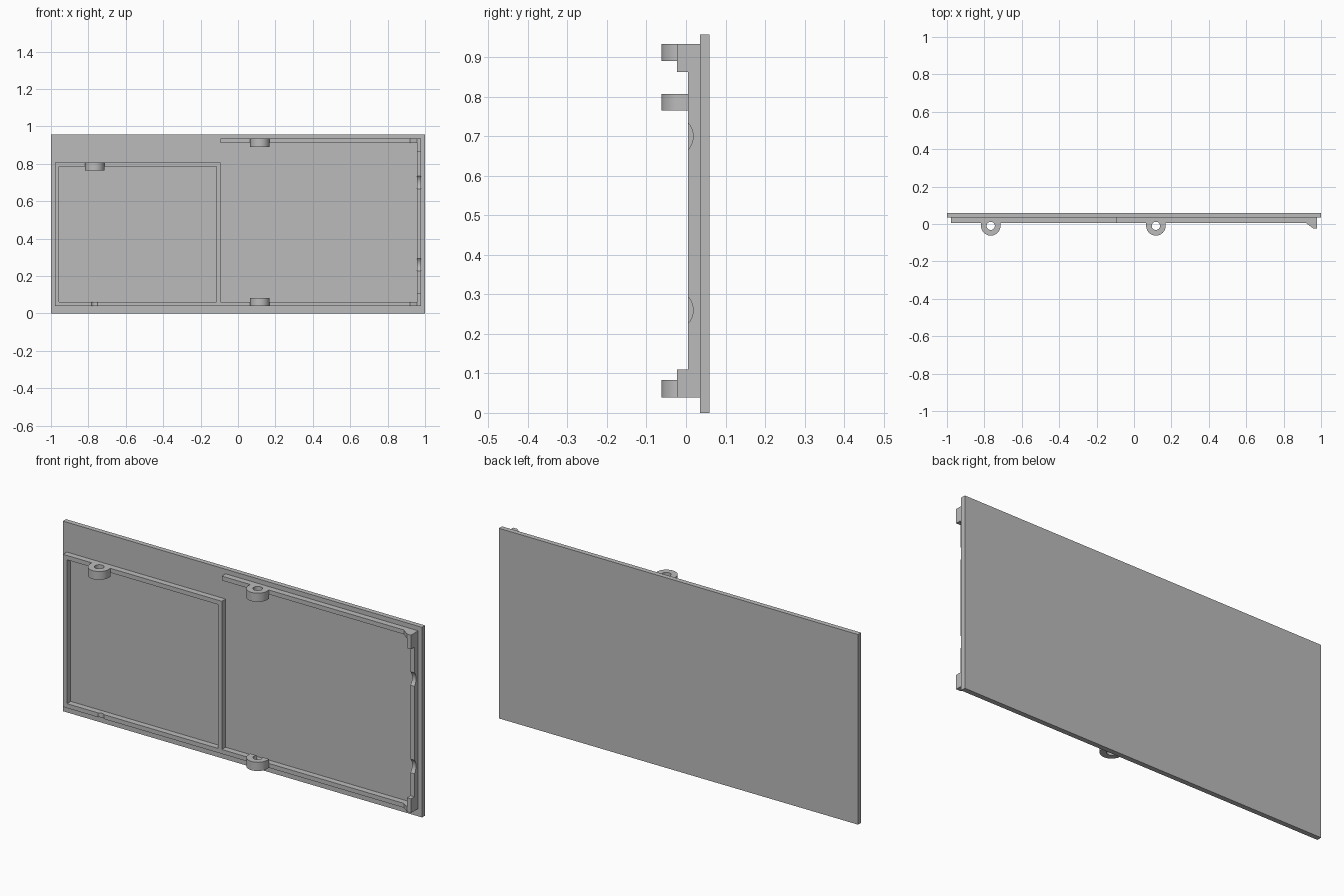
import bpy, bmesh, math
from mathutils import Vector

cube = bpy.data.objects.get("Cube")
if cube:
    bpy.data.objects.remove(cube, do_unlink=True)

grey = bpy.data.materials.new("plain grey")
grey.use_nodes = True
grey.diffuse_color = (0.5, 0.5, 0.5, 1)
grey.node_tree.nodes["Principled BSDF"].inputs["Base Color"].default_value = (0.5, 0.5, 0.5, 1)

BACK, FRONT = 0.035, 0.005     # rib depth range
W = 0.022                      # rib thickness
BOTTOM, TOP = 0.039, 0.934     # outer rib heights
LEFT, MID, RIGHT = -0.978, -0.094, 0.979
FRAME_TOP = 0.807
LUG_R, LUG_Y = 0.052, -0.010


def prism(name, outline, low, high, axis="z"):
    """Extrude an outline along z (points are x, y) or along x (points are y, z)."""
    bm = bmesh.new()
    place = (lambda a, b: (a, b, low)) if axis == "z" else (lambda a, b: (low, a, b))
    face = bm.faces.new([bm.verts.new(place(a, b)) for a, b in outline])
    moved = bmesh.ops.extrude_face_region(bm, geom=[face])["geom"]
    step = Vector((0, 0, high - low)) if axis == "z" else Vector((high - low, 0, 0))
    bmesh.ops.translate(bm, vec=step, verts=[g for g in moved if isinstance(g, bmesh.types.BMVert)])
    bmesh.ops.recalc_face_normals(bm, faces=bm.faces)
    mesh = bpy.data.meshes.new(name)
    bm.to_mesh(mesh)
    bm.free()
    mesh.materials.append(grey)
    obj = bpy.data.objects.new(name, mesh)
    bpy.context.collection.objects.link(obj)
    return obj


def box(name, x0, x1, y0, y1, z0, z1):
    return prism(name, [(x0, y0), (x1, y0), (x1, y1), (x0, y1)], z0, z1)


def arc(cx, cy, r, start, end, n):
    angles = [start + (end - start) * i / n for i in range(n + 1)]
    return [(cx + r * math.cos(a), cy + r * math.sin(a)) for a in angles]


def circle(cx, cy, r, n=40):
    return arc(cx, cy, r, 0, math.tau, n)[:-1]


def cut(obj, cutters):
    bpy.context.view_layer.objects.active = obj
    for cutter in cutters:
        mod = obj.modifiers.new("cut", "BOOLEAN")
        mod.operation, mod.solver, mod.object = "DIFFERENCE", "EXACT", cutter
        bpy.ops.object.modifier_apply(modifier=mod.name)


# Flat panel
box("panel", -1, 1, BACK, 0.06, 0, 0.957)

# Raised ribs on the front
ribs = {
    "bottom_rib": (LEFT, RIGHT, BOTTOM, BOTTOM + W),
    "frame_side_rib": (LEFT, LEFT + W, BOTTOM + W, FRAME_TOP - W),
    "frame_top_rib": (LEFT, MID, FRAME_TOP - W, FRAME_TOP),
    "divider_rib": (MID - W, MID, BOTTOM + W, FRAME_TOP - W),
    "upper_rib": (MID, RIGHT, TOP - W, TOP),
    "edge_rib": (RIGHT - W, RIGHT, BOTTOM + W, TOP - W),
}
parts = {name: box(name, x0, x1, FRONT, BACK, z0, z1) for name, (x0, x1, z0, z1) in ribs.items()}

# Screw lugs with rounded fronts
lugs = {
    "frame_lug": (-0.766, FRAME_TOP - 0.042, FRAME_TOP),
    "upper_lug": (0.117, TOP - 0.044, TOP),
    "lower_lug": (0.117, BOTTOM, BOTTOM + 0.044),
}
for name, (x, z0, z1) in lugs.items():
    outline = [(x - LUG_R, FRONT)] + arc(x, LUG_Y, LUG_R, math.pi, math.tau, 24) + [(x + LUG_R, FRONT)]
    parts[name] = prism(name, outline, z0, z1)

# Vertical screw holes, which also nick the ribs behind the lugs
frame_hole = prism("frame_hole_cutter", circle(-0.766, LUG_Y, 0.022), -0.1, 1.1)
main_hole = prism("main_hole_cutter", circle(0.117, LUG_Y, 0.022), -0.1, 1.1)
cut(parts["bottom_rib"], [frame_hole, main_hole])
for name in ("frame_top_rib", "frame_lug"):
    cut(parts[name], [frame_hole])
for name in ("upper_rib", "upper_lug", "lower_lug"):
    cut(parts[name], [main_hole])

# Shallow round notches in the edge rib
notches = [prism("notch_cutter", circle(-0.033, z, 0.051, 64), 0.9, 1.05, "x") for z in (0.26, 0.70)]
cut(parts["edge_rib"], notches)

for helper in [frame_hole, main_hole] + notches:
    bpy.data.objects.remove(helper, do_unlink=True)

# Corner hooks, each a short bar with a sloped gusset
inner = RIGHT - W
for label, bar, gusset in (
    ("upper", (TOP - 0.071, TOP), (TOP - W, TOP)),
    ("lower", (BOTTOM, BOTTOM + 0.071), (BOTTOM, BOTTOM + W)),
):
    box(label + "_hook_bar", inner, RIGHT, -0.023, FRONT, *bar)
    prism(label + "_hook_gusset", [(0.92, FRONT), (inner, -0.023), (inner, FRONT)], *gusset)

# Smooth the round surfaces, keep edges sharp
bpy.ops.object.select_all(action="DESELECT")
for obj in parts.values():
    obj.select_set(True)
    bpy.context.view_layer.objects.active = obj
bpy.ops.object.shade_smooth_by_angle(angle=math.radians(30))
